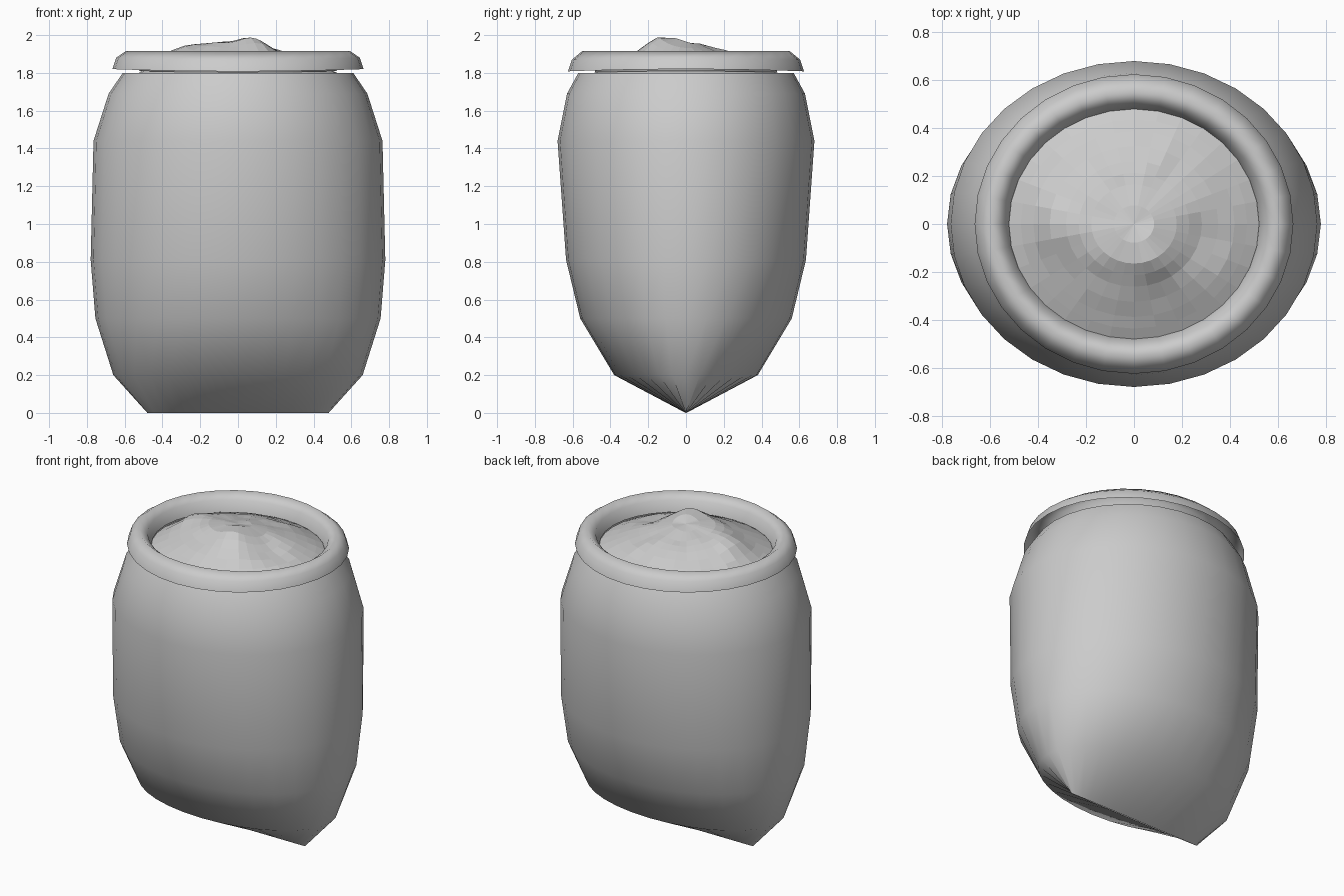
import bpy, bmesh, math
from mathutils import Vector, noise

if "Cube" in bpy.data.objects:
    bpy.data.objects.remove(bpy.data.objects["Cube"], do_unlink=True)

SEGMENTS = 32

grey = bpy.data.materials.new("plain grey")
grey.use_nodes = True
colour = (0.6, 0.6, 0.6, 1)
grey.diffuse_color = colour
grey.node_tree.nodes["Principled BSDF"].inputs["Base Color"].default_value = colour


def loft(name, rings, height=None, tip=False):
    """Skin elliptical rings (z, x radius, y radius); height adjusts z at a point."""
    bm = bmesh.new()

    def vert(x, y, z):
        return bm.verts.new((x, y, height(x, y, z) if height else z))

    loops = []
    for z, rx, ry in rings:
        angles = [math.tau * i / SEGMENTS for i in range(SEGMENTS)]
        loops.append([vert(rx * math.cos(a), ry * math.sin(a), z) for a in angles])
    for low, high in zip(loops, loops[1:]):
        for i in range(SEGMENTS):
            j = (i + 1) % SEGMENTS
            bm.faces.new((low[i], low[j], high[j], high[i]))
    if tip:
        top = vert(0, 0, rings[-1][0])
        for i in range(SEGMENTS):
            bm.faces.new((loops[-1][i], loops[-1][(i + 1) % SEGMENTS], top))
    mesh = bpy.data.meshes.new(name)
    bm.to_mesh(mesh)
    bm.free()
    mesh.materials.append(grey)
    obj = bpy.data.objects.new(name, mesh)
    bpy.context.collection.objects.link(obj)
    return obj


def smooth(obj):
    for face in obj.data.polygons:
        face.use_smooth = True


# Sack body, pinched to a straight seam at the bottom
sack = loft("sack_body", [
    (0, 0.48, 0.002), (0.2, 0.66, 0.38), (0.5, 0.755, 0.56), (0.81, 0.78, 0.635),
    (1.44, 0.765, 0.68), (1.69, 0.685, 0.63), (1.8, 0.61, 0.57)])
smooth(sack)

# Rolled rim: an open half tube that sags a little at front and back
rim = loft("rolled_rim", [
    (1.82, 0.665, 0.625), (1.88, 0.645, 0.605), (1.915, 0.595, 0.55),
    (1.88, 0.545, 0.5), (1.81, 0.522, 0.48)],
    height=lambda x, y, z: z - 0.03 * y * y if z < 1.9 else z)
smooth(rim)


# Lumpy heap of contents, faceted
def lump(x, y, cx, cy, size, tall):
    return tall * math.exp(-((x - cx) ** 2 + (y - cy) ** 2) / size ** 2)


def heap_height(x, y, z):
    r = math.hypot(x / 0.525, y / 0.485)
    fade = max(0, 1 - r ** 4)
    bumps = (lump(x, y, 0.07, -0.13, 0.13, 0.05) + lump(x, y, -0.32, 0, 0.13, 0.055)
             + lump(x, y, -0.13, -0.1, 0.1, 0.025) - lump(x, y, 0.28, -0.08, 0.09, 0.03))
    rough = 0.014 * noise.noise(Vector((x * 9, y * 9, 3)))
    return min(2.0, z + fade * (bumps + rough))


steps = [1, 0.9, 0.8, 0.67, 0.54, 0.44, 0.34, 0.16]
loft("heaped_contents",
     [(1.8 + 0.15 * (1 - s ** 1.8), 0.525 * s, 0.485 * s) for s in steps],
     height=heap_height, tip=True)
